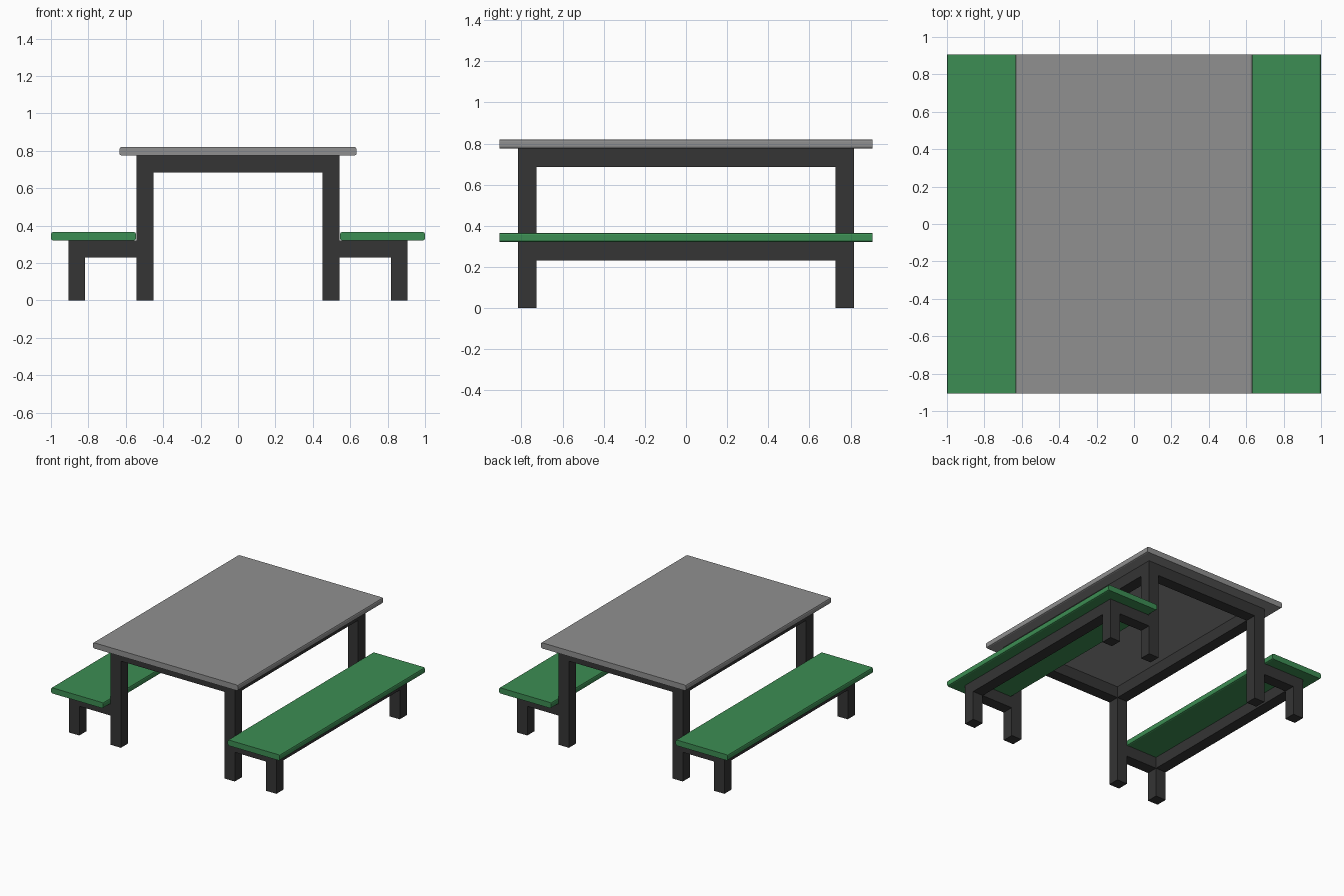
import bpy, bmesh

if "Cube" in bpy.data.objects:
    bpy.data.objects.remove(bpy.data.objects["Cube"])


def material(name, rgb):
    m = bpy.data.materials.new(name)
    m.diffuse_color = (*rgb, 1)
    m.use_nodes = True
    m.node_tree.nodes["Principled BSDF"].inputs["Base Color"].default_value = m.diffuse_color
    return m


GREY = material("grey_top", (0.28, 0.28, 0.28))
GREEN = material("green_seat", (0.046, 0.27, 0.087))
DARK = material("dark_frame", (0.035, 0.035, 0.035))


def box(name, lo, hi, mat, round_edges=0.0):
    """Box between two corners; optionally rounds the edges running along y."""
    bm = bmesh.new()
    bmesh.ops.create_cube(bm, size=1)
    for v in bm.verts:
        v.co = [(a + b) / 2 + c * (b - a) for a, b, c in zip(lo, hi, v.co)]
    if round_edges:
        long_edges = [e for e in bm.edges
                      if abs(e.verts[0].co.y - e.verts[1].co.y) > 0.1]
        bmesh.ops.bevel(bm, geom=long_edges, offset=round_edges, segments=2,
                        profile=0.5, affect='EDGES')
    me = bpy.data.meshes.new(name)
    bm.to_mesh(me)
    bm.free()
    me.materials.append(mat)
    ob = bpy.data.objects.new(name, me)
    bpy.context.collection.objects.link(ob)
    return ob


def side_box(name, s, x0, x1, y0, y1, z0, z1, mat, r=0.0):
    """Box given for the right half, placed on side s (+1 right, -1 left)."""
    xa, xb = sorted((s * x0, s * x1))
    return box(name, (xa, y0, z0), (xb, y1, z1), mat, r)


T = 0.09                        # square tube thickness
LEG, OUT, END = 0.543, 0.907, 0.816   # outer faces of legs and frame ends
TOP, SEAT = 0.775, 0.321        # undersides of table top and seats
LENGTH = 0.907                  # half length of the boards
BOARD = 0.045

# Table top
box("table_top", (-0.634, -LENGTH, TOP), (0.634, LENGTH, TOP + BOARD), GREY, 0.011)

for s, side in ((1, "right"), (-1, "left")):
    # Seat board and the long rails
    side_box(side + "_seat", s, 0.545, 1.0, -LENGTH, LENGTH, SEAT, SEAT + BOARD, GREEN, 0.011)
    side_box(side + "_table_rail", s, LEG - T, LEG, -END + T, END - T, TOP - T, TOP, DARK)
    side_box(side + "_seat_rail", s, OUT - T, OUT, -END + T, END - T, SEAT - T, SEAT, DARK)
    # Legs and short rails at both ends
    for e, end in ((-1, "front"), (1, "back")):
        y0, y1 = sorted((e * END, e * (END - T)))
        tag = end + "_" + side
        side_box(tag + "_table_leg", s, LEG - T, LEG, y0, y1, 0, TOP, DARK)
        side_box(tag + "_seat_leg", s, OUT - T, OUT, y0, y1, 0, SEAT, DARK)
        side_box(tag + "_seat_end_rail", s, LEG, OUT - T, y0, y1, SEAT - T, SEAT, DARK)

# Table end rails
for e, end in ((-1, "front"), (1, "back")):
    y0, y1 = sorted((e * END, e * (END - T)))
    box(end + "_table_end_rail", (-LEG + T, y0, TOP - T), (LEG - T, y1, TOP), DARK)
